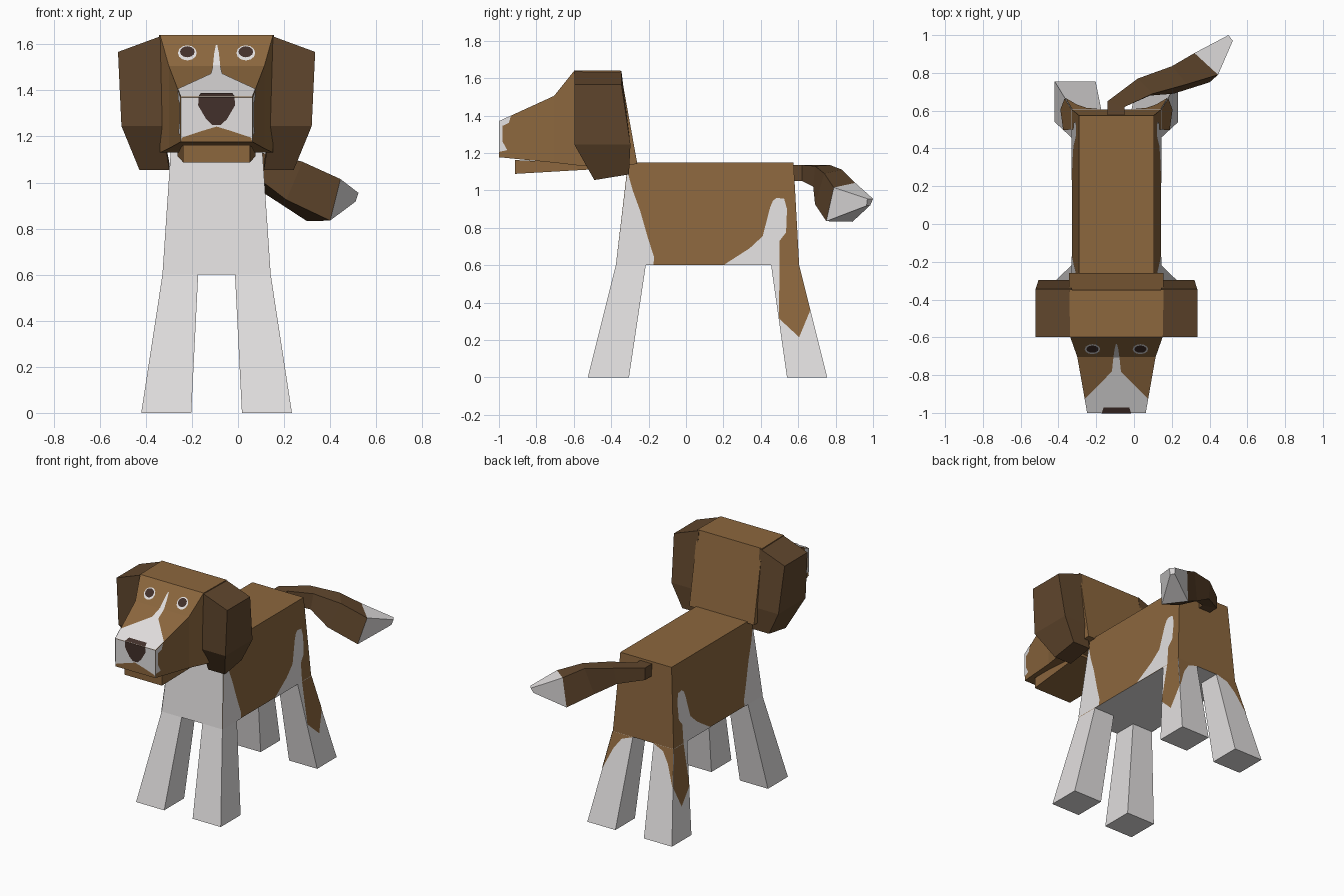
import bpy, bmesh, math
from mathutils import Vector

if "Cube" in bpy.data.objects:
    bpy.data.objects.remove(bpy.data.objects["Cube"])

CX = -0.093  # the dog's own middle plane (the tail swings out to one side)


def material(name, rgb):
    m = bpy.data.materials.new(name)
    m.diffuse_color = (*rgb, 1)
    m.use_nodes = True
    m.node_tree.nodes["Principled BSDF"].inputs["Base Color"].default_value = m.diffuse_color
    return m


BROWN = material("tan brown", (0.262, 0.135, 0.048))
DARK = material("dark brown", (0.118, 0.062, 0.026))
WHITE = material("white fur", (0.76, 0.74, 0.74))
NOSE = material("nose brown", (0.055, 0.03, 0.024))


def finish(name, bm, mats, x):
    me = bpy.data.meshes.new(name)
    bm.to_mesh(me)
    bm.free()
    for m in mats:
        me.materials.append(m)
    ob = bpy.data.objects.new(name, me)
    ob.location.x = x
    bpy.context.collection.objects.link(ob)
    return ob


def loft(name, rings, mats, rule=None, x=CX):
    """Closed flat-faced solid through a row of rings."""
    bm = bmesh.new()
    vs = [[bm.verts.new(p) for p in r] for r in rings]
    n = len(rings[0])
    for a, b in zip(vs, vs[1:]):
        for i in range(n):
            j = (i + 1) % n
            bm.faces.new((a[i], a[j], b[j], b[i]))
    bm.faces.new(vs[0])
    bm.faces.new(vs[-1])
    bmesh.ops.recalc_face_normals(bm, faces=bm.faces[:])
    bm.normal_update()
    if rule:
        for f in bm.faces:
            f.material_index = rule(f.normal, f.calc_center_median())
    return finish(name, bm, mats, x)


def patch(name, pts, out, mat, lift=0.003):
    """Thin painted marking, lifted off the surface towards out."""
    out = Vector(out).normalized()
    bm = bmesh.new()
    f = bm.faces.new([bm.verts.new(Vector(p) + out * lift) for p in pts])
    f.normal_update()
    if f.normal.dot(out) < 0:
        f.normal_flip()
    return finish(name, bm, [mat], CX)


def rect(x0, x1, y0, y1, z):
    return [(x0, y0, z), (x1, y0, z), (x1, y1, z), (x0, y1, z)]


def lerp(a, b, t):
    return a + (b - a) * t


# body: white chest and belly, brown elsewhere
loft("body", [rect(-.235, .235, -.375, .605, .6), rect(-.198, .198, -.31, .575, 1.15)],
     [BROWN, WHITE], lambda n, c: int(n.y < -.7 or n.z < -.7))


def flank(z):  # half width of the body and of the legs below it
    return lerp(.235, .198, (z - .6) / .55) if z >= .6 else lerp(.327, .235, z / .6)


CHEST = [(-.375, .6), (-.313, 1.1), (-.285, 1.0), (-.245, .89), (-.205, .75), (-.17, .64), (-.175, .6)]
BELLY = [(.2, .6), (.34, .69), (.41, .755), (.45, .91), (.465, .945), (.485, .96), (.525, .955),
         (.54, .9), (.535, .775), (.5, .73), (.5, .6)]
THIGH = [(.5, .6), (.497, .315), (.605, .215), (.665, .36), (.605, .6)]
RUMP = [(.235, .6), (.27, .36), (.21, .5), (.16, .57), (.08, .6)]

for s, side in ((1, "right"), (-1, "left")):
    # legs
    for part, top, foot in (("front", (-.375, -.215), (-.525, -.305)),
                            ("hind", (.455, .605), (.54, .755))):
        loft(f"{part}_leg_{side}", [rect(s * .11, s * .327, *foot, 0),
                                    rect(s * .08, s * .235, *top, .6)], [WHITE])
    # coat markings on flanks and hind legs
    for name, poly, mat in (("chest_patch", CHEST, WHITE), ("flank_patch", BELLY, WHITE),
                            ("thigh_patch", THIGH, BROWN)):
        patch(f"{name}_{side}", [(s * flank(z), y, z) for y, z in poly], (s, 0, 0), mat)
    patch(f"rump_patch_{side}", [(s * x, lerp(.755, .605, z / .6), z) for x, z in RUMP],
          (0, 1, .2), BROWN)

    # hanging ears
    def ear_ring(xi, xo, yf, yb, zi, zo, back_lift=0):
        return [(s * xi, yf, zi), (s * xo, yf, zo),
                (s * xo, yb, zo + back_lift), (s * xi, yb, zi + back_lift)]
    loft(f"ear_{side}", [ear_ring(.235, .428, -.597, -.345, 1.638, 1.567),
                         ear_ring(.235, .413, -.597, -.297, 1.245, 1.245),
                         ear_ring(.205, .335, -.49, -.305, 1.055, 1.055, .03)], [DARK])


# head: rings from the back of the skull to the muzzle
def head_ring(hw, yt, zt, yb, zb):
    return [(-hw, yb, zb), (hw, yb, zb), (hw, yt, zt), (-hw, yt, zt)]


loft("head", [head_ring(.25, -.35, 1.64, -.26, 1.14), head_ring(.245, -.597, 1.64, -.55, 1.13),
              head_ring(.207, -.705, 1.505, -.705, 1.148), head_ring(.155, -1, 1.37, -1, 1.177)],
     [BROWN, WHITE], lambda n, c: int(n.y < -.95))
loft("lower_jaw", [head_ring(.17, -.45, 1.14, -.45, 1.115),
                   head_ring(.145, -.915, 1.162, -.915, 1.088)], [BROWN])


def brow_z(y):   # height of the forehead, then of the muzzle top
    return lerp(1.64, 1.505, (y + .597) / -.108) if y > -.705 else lerp(1.505, 1.37, (y + .705) / -.295)


def muzzle_w(y):
    return lerp(.207, .155, (y + .705) / -.295)


BROW_N, TOP_N = (0, -.78, .62), (0, -.42, .91)


def strip(name, prof, out, mat, lift=0.003):
    """Symmetric marking on top of the head from (half width, y) pairs."""
    pts = [(w, y, brow_z(y)) for w, y in prof] + [(-w, y, brow_z(y)) for w, y in reversed(prof)]
    patch(name, pts, out, mat, lift)


# blaze, nose and mouth markings
strip("blaze_upper", [(.003, -.633), (.01, -.66), (.016, -.705)], BROW_N, WHITE)
strip("blaze_lower", [(.016, -.705), (.024, -.78), (muzzle_w(-.925), -.925), (.155, -1)], TOP_N, WHITE)
strip("nose_top", [(.068, -.97), (.078, -1)], TOP_N, NOSE, .006)
NOSE_HALF = [(.078, 1.372), (.08, 1.335), (.045, 1.275), (.018, 1.25)]
patch("nose_front", [(x, -1, z) for x, z in NOSE_HALF] + [(-x, -1, z) for x, z in reversed(NOSE_HALF)],
      (0, -1, 0), NOSE)
patch("upper_lip", [(-.155, -1, 1.177), (.155, -1, 1.177), (.15, -1, 1.195), (.06, -1, 1.225), (0, -1, 1.243),
                    (-.06, -1, 1.225), (-.15, -1, 1.195)], (0, -1, 0), BROWN, .002)
CHEEK = [(-1, 1.37), (-.935, 1.40), (-.947, 1.36), (-.98, 1.345), (-.98, 1.26), (-.955, 1.215), (-1, 1.205)]

for s, side in ((1, "right"), (-1, "left")):
    patch(f"muzzle_patch_{side}", [(s * muzzle_w(y), y, z) for y, z in CHEEK], (s, -.18, 0), WHITE)
    # eyes: dark disc over a white one, lying on the forehead
    for name, hw, hh, zc, mat, lift in (("eye_white", .041, .033, 1.561, WHITE, .003),
                                        ("eye_pupil", .032, .024, 1.564, NOSE, .006)):
        pts = []
        for k in range(12):
            a = math.tau * k / 12
            z = zc + hh * math.sin(a)
            pts.append((s * .127 + hw * math.cos(a), -.597 - (1.64 - z) * .8, z))
        patch(f"{name}_{side}", pts, BROW_N, mat, lift)

# tail swinging to one side, white at the tip
TAIL = [
    [(-.14, .56, 1.135), (-.05, .56, 1.135), (-.05, .56, 1.05), (-.14, .56, 1.05)],
    [(-.14, .65, 1.135), (-.05, .62, 1.135), (-.05, .62, 1.05), (-.14, .65, 1.05)],
    [(.02, .77, 1.135), (.1, .69, 1.13), (.085, .68, 1.02), (.01, .75, 1.02)],
    [(.2, .835, 1.11), (.28, .74, 1.09), (.21, .69, .925), (.15, .8, .93)],
    [(.32, .905, 1.04), (.445, .79, 1.015), (.4, .75, .835), (.3, .89, .832)],
    [(.5, 1, .955), (.523, .97, .955), (.51, .965, .917), (.49, .985, .92)]]
loft("tail", TAIL, [DARK, WHITE], lambda n, c: int(c.x > .36), x=0)
